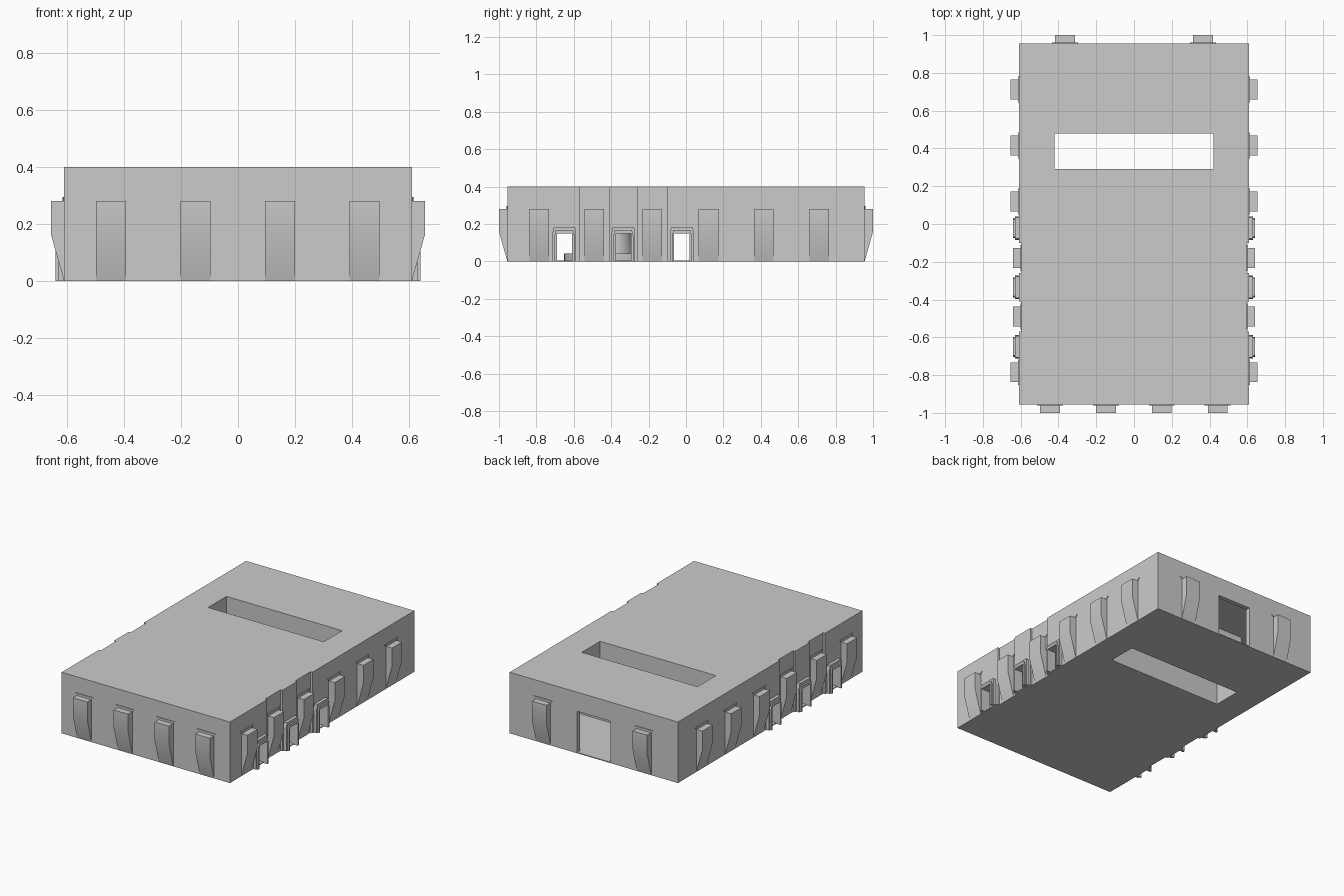
import bpy, bmesh, math
from mathutils import Matrix, Vector

if "Cube" in bpy.data.objects:
    bpy.data.objects.remove(bpy.data.objects["Cube"], do_unlink=True)

HX, HY, H = 0.61, 0.955, 0.40          # half width, half length, height
FLOOR = 0.006
DOORS = (-0.65, -0.335, -0.022)        # side doorway centres along y
NICHES = (-0.49, -0.18)                # shallow recessed wall bays
NICHE_DEPTH = 0.014

stone = bpy.data.materials.new("light grey stone")
stone.use_nodes = True
grey = (0.6, 0.6, 0.6, 1)
stone.diffuse_color = grey
stone.node_tree.nodes["Principled BSDF"].inputs["Base Color"].default_value = grey


def make(name, bm, matrix=None, smooth=False):
    bmesh.ops.recalc_face_normals(bm, faces=bm.faces)
    mesh = bpy.data.meshes.new(name)
    bm.to_mesh(mesh)
    bm.free()
    mesh.materials.append(stone)
    ob = bpy.data.objects.new(name, mesh)
    bpy.context.collection.objects.link(ob)
    if matrix:
        ob.matrix_world = matrix
    if smooth:
        bpy.ops.object.select_all(action="DESELECT")
        ob.select_set(True)
        bpy.context.view_layer.objects.active = ob
        bpy.ops.object.shade_smooth_by_angle(angle=math.radians(30))
    return ob


def box(name, lo, hi):
    bm = bmesh.new()
    bmesh.ops.create_cube(bm, size=1)
    lo, hi = Vector(lo), Vector(hi)
    for v in bm.verts:
        v.co = Vector(((lo[i] + hi[i]) / 2 + v.co[i] * (hi[i] - lo[i])) for i in range(3))
    return make(name, bm)


def prism(name, points, sweep, matrix, smooth=False):
    """Extrude a flat outline along the sweep vector."""
    bm = bmesh.new()
    face = bm.faces.new([bm.verts.new(p) for p in points])
    out = bmesh.ops.extrude_face_region(bm, geom=[face])
    verts = [g for g in out["geom"] if isinstance(g, bmesh.types.BMVert)]
    bmesh.ops.translate(bm, verts=verts, vec=sweep)
    return make(name, bm, matrix, smooth)


def drum(name, r1, r2, z0, z1, y):
    bm = bmesh.new()
    bmesh.ops.create_cone(bm, cap_ends=True, segments=48, radius1=r1, radius2=r2,
                          depth=z1 - z0, matrix=Matrix.Translation((0, y, (z0 + z1) / 2)))
    return make(name, bm, smooth=True)


def cut(target, lo, hi):
    cutter = box("cutter", lo, hi)
    cutter.hide_render = True
    mod = target.modifiers.new("cut", "BOOLEAN")
    mod.operation, mod.solver, mod.object = "DIFFERENCE", "EXACT", cutter
    bpy.context.view_layer.objects.active = target
    bpy.ops.object.modifier_apply(modifier=mod.name)
    bpy.data.objects.remove(cutter, do_unlink=True)


# Hollow hall: main room, rear room and the passages beside the light well
hall = box("hall_shell", (-HX, -HY, 0), (HX, HY, H))
ix, iy, top = HX - 0.035, HY - 0.03, H - 0.015
cut(hall, (-ix, -iy, FLOOR), (ix, 0.27, top))
cut(hall, (-ix, 0.50, FLOOR), (ix, iy, top))
for s in (-1, 1):
    a, b = sorted((s * 0.44, s * ix))
    cut(hall, (a, 0.2, FLOOR), (b, 0.6, top))

# Light well through roof and floor, and the rear doorway
cut(hall, (-0.42, 0.29, -0.1), (0.42, 0.48, 0.5))
cut(hall, (-0.12, 0.9, FLOOR), (0.12, 1.1, 0.275))

# Side doorways and shallow recessed bays
for s in (-1, 1):
    a, b = sorted((s * 0.5, s * 0.8))
    for y in DOORS:
        cut(hall, (a, y - 0.041, FLOOR), (b, y + 0.041, 0.15))
    a, b = sorted((s * (HX - NICHE_DEPTH), s * 0.8))
    for y in NICHES:
        cut(hall, (a, y - 0.08, -0.1), (b, y + 0.08, 0.5))


def wall_matrix(turn, distance, along):
    """Local x runs along the wall and local -y points outward."""
    return Matrix.Rotation(math.radians(turn), 4, "Z") @ Matrix.Translation((along, -distance, 0))


def buttress(name, m):
    w = 0.0525
    side = [(0, 0), (0.045, 0.16), (0.045, 0.28), (0, 0.28)]
    prism(name, [(-w, -d, z) for d, z in side], (2 * w, 0, 0), m, smooth=True)
    cap = [(-w, 0.28), (w, 0.28), (w + 0.016, 0.295), (-w - 0.016, 0.295)]
    prism(name + "_cap", [(x, 0, z) for x, z in cap], (0, -0.005, 0), m)


def door_frame(name, m):
    # Two stepped arches with clipped corners
    for part, w, h, d in (("outer", 0.063, 0.185, 0.02), ("inner", 0.053, 0.168, 0.03)):
        half = [(0.041, 0), (w, 0), (w, h - 0.03), (w - 0.007, h)]
        outline = half + [(-x, z) for x, z in reversed(half)] + [(-0.041, 0.15), (0.041, 0.15)]
        prism(f"{name}_{part}", [(x, 0, z) for x, z in outline], (0, -d, 0), m)


# Front and rear buttresses
for i, x in enumerate((-0.445, -0.149, 0.147, 0.443)):
    buttress(f"front_buttress_{i + 1}", wall_matrix(0, HY, x))
for i, x in enumerate((-0.365, 0.365)):
    buttress(f"rear_buttress_{i + 1}", wall_matrix(180, HY, x))

# Side buttresses and door frames
for label, s in (("left", 1), ("right", -1)):
    for i, y in enumerate((-0.785, -0.49, -0.18, 0.12, 0.415, 0.712)):
        inset = NICHE_DEPTH if y in NICHES else 0
        buttress(f"{label}_buttress_{i + 1}", wall_matrix(90 * s, HX - inset, s * y))
    for i, y in enumerate(DOORS):
        door_frame(f"{label}_door_frame_{i + 1}", wall_matrix(90 * s, HX, s * y))

# Round dais with its tapering column, and a low step before the light well
drum("round_dais", 0.262, 0.262, 0.003, 0.042, -0.39)
drum("central_column", 0.11, 0.072, 0.04, H - 0.005, -0.39)
box("low_step", (-0.41, 0.15, 0.003), (0.41, 0.19, 0.04))
